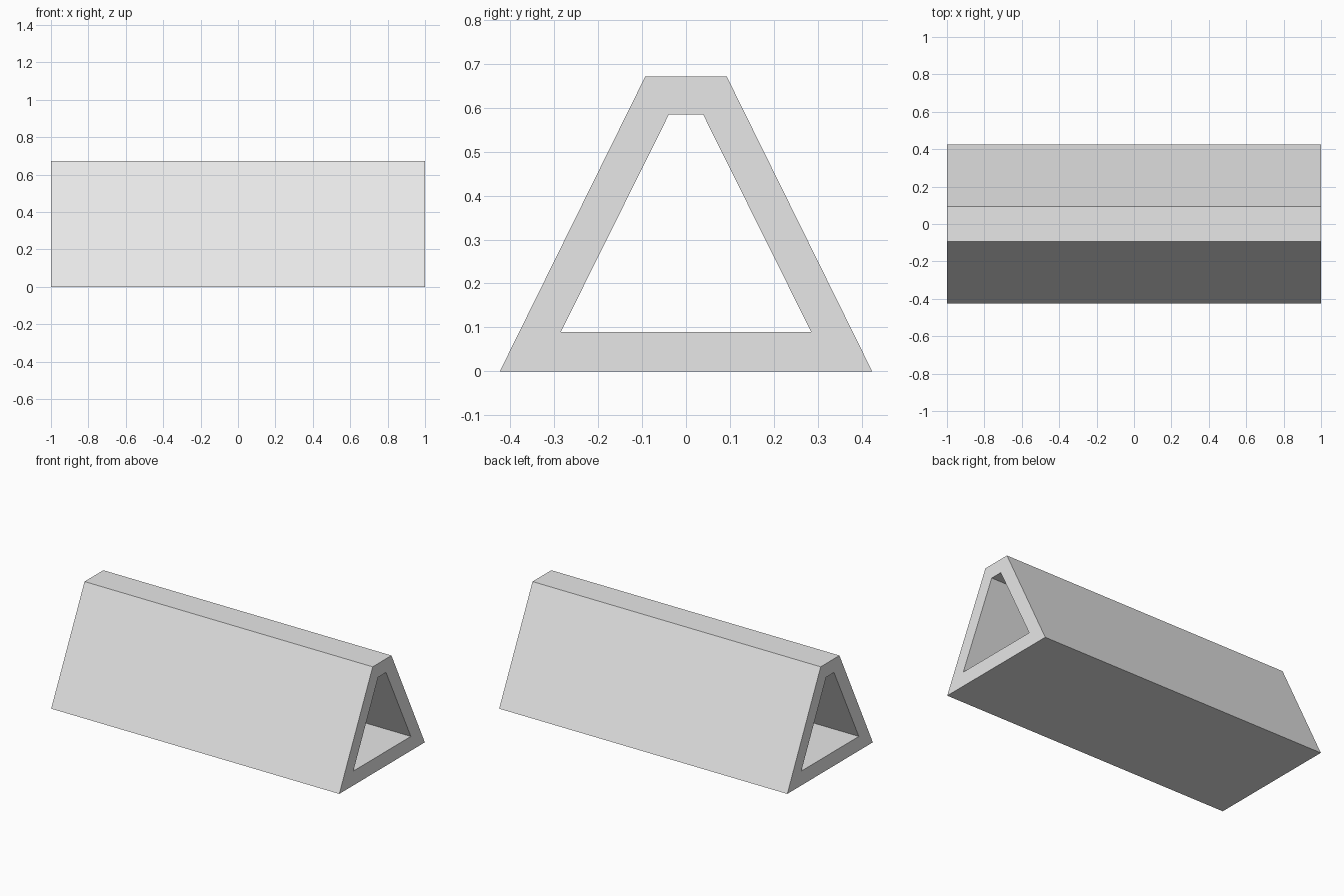
import bpy
import bmesh

cube = bpy.data.objects.get("Cube")
if cube:
    bpy.data.objects.remove(cube, do_unlink=True)

HALF_LENGTH = 1.0


def make_material(name, color):
    mat = bpy.data.materials.new(name)
    mat.use_nodes = True
    mat.diffuse_color = color
    mat.node_tree.nodes["Principled BSDF"].inputs["Base Color"].default_value = color
    return mat


def trapezoid(bottom, z_bottom, top, z_top):
    """Symmetric cross-section in the y-z plane."""
    return [(-bottom, z_bottom), (bottom, z_bottom), (top, z_top), (-top, z_top)]


def hollow_prism(name, outer, inner, material):
    """Tube along x with matching outer and inner profiles."""
    bm = bmesh.new()

    def loop(profile, x):
        return [bm.verts.new((x, y, z)) for y, z in profile]

    rings = [loop(outer, -HALF_LENGTH), loop(outer, HALF_LENGTH),
             loop(inner, HALF_LENGTH), loop(inner, -HALF_LENGTH)]
    # Outer walls, one end rim, inner walls, other end rim
    for i, ring in enumerate(rings):
        following = rings[(i + 1) % len(rings)]
        for j in range(len(ring)):
            k = (j + 1) % len(ring)
            bm.faces.new((ring[j], ring[k], following[k], following[j]))
    bmesh.ops.recalc_face_normals(bm, faces=bm.faces)

    mesh = bpy.data.meshes.new(name)
    bm.to_mesh(mesh)
    bm.free()
    mesh.materials.append(material)
    obj = bpy.data.objects.new(name, mesh)
    bpy.context.collection.objects.link(obj)
    return obj


# Hollow trapezoidal beam, open at both ends
grey = make_material("light grey", (0.8, 0.8, 0.8, 1.0))
hollow_prism("hollow_beam",
             trapezoid(0.424, 0.0, 0.093, 0.671),
             trapezoid(0.285, 0.09, 0.039, 0.585),
             grey)
